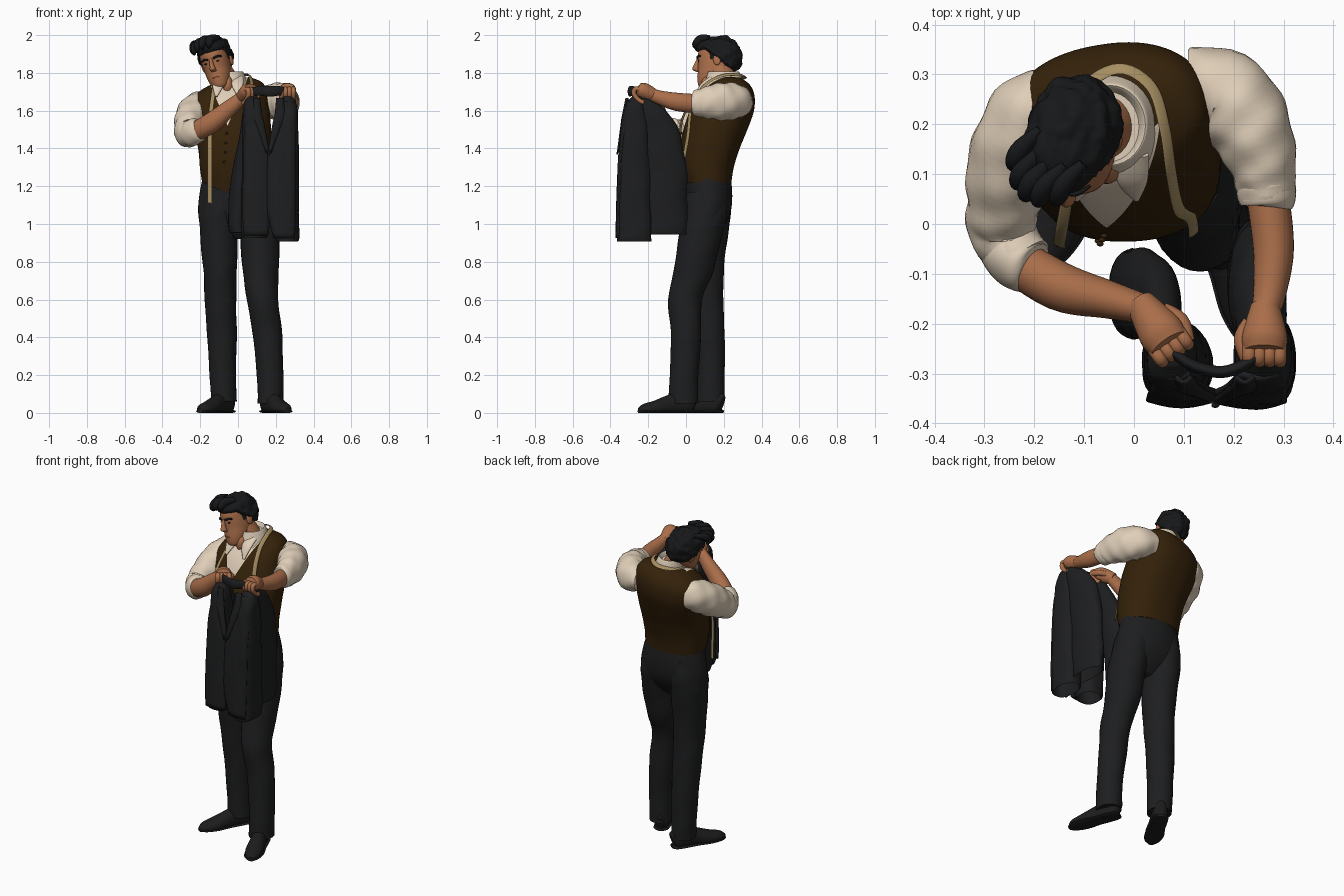
import bpy, bmesh, math
from mathutils import Vector, Matrix, noise

def material(name, rgb):
    m = bpy.data.materials.new(name)
    m.diffuse_color = (*rgb, 1)
    return m

CLOTH = material("charcoal cloth", (0.0125, 0.013, 0.014))
LEATHER = material("black leather", (0.012, 0.012, 0.013))
HAIR = material("black hair", (0.0085, 0.009, 0.010))
BROWN = material("brown vest", (0.034, 0.0155, 0.003))
SHIRT = material("cream shirt", (0.74, 0.62, 0.48))
SKIN = material("tan skin", (0.40, 0.155, 0.068))
TAPE = material("yellow tape", (0.38, 0.27, 0.12))
LIP = material("lip", (0.27, 0.09, 0.045))

def finish(name, bm, mats, M=None):
    if M:
        bm.transform(M)
    bmesh.ops.recalc_face_normals(bm, faces=bm.faces[:])
    me = bpy.data.meshes.new(name)
    bm.to_mesh(me)
    bm.free()
    for m in mats:
        me.materials.append(m)
    ob = bpy.data.objects.new(name, me)
    bpy.context.collection.objects.link(ob)
    return ob

def spline(rows, steps):
    """Catmull-Rom through tuples of any length."""
    rows = [Vector(r) for r in rows]
    out = []
    for i in range(len(rows) - 1):
        a, b, c, d = rows[max(i - 1, 0)], rows[i], rows[i + 1], rows[min(i + 2, len(rows) - 1)]
        for k in range(steps):
            t = k / steps
            out.append(0.5 * (2 * b + (c - a) * t + (2 * a - 5 * b + 4 * c - d) * t * t + (3 * b - a - 3 * c + d) * t ** 3))
    return out + [rows[-1]]

def tube(name, rows, mat, ref=None, M=None, n=28, steps=5, wrinkle=0.0, power=1.0, post=None, floor=False):
    """Loft of ellipses (x, y, z, ra, rb); horizontal rings unless ref is given."""
    pts = spline(rows, steps)
    bm = bmesh.new()
    rings = []
    for i, p in enumerate(pts):
        c = Vector(p[:3])
        u, v = Vector((1, 0, 0)), Vector((0, 1, 0))
        if ref:
            t = (Vector(pts[min(i + 1, len(pts) - 1)][:3]) - Vector(pts[max(i - 1, 0)][:3])).normalized()
            r = ref(c) if callable(ref) else Vector(ref)
            u = t.cross(r).normalized()
            v = u.cross(t)
        ring = []
        for k in range(n):
            a = 2 * math.pi * k / n
            ca, sa = math.cos(a), math.sin(a)
            f = 1 + wrinkle * (math.sin(2 * a + i * 1.1) + 0.6 * math.sin(5 * a - i * 0.7))
            ca, sa = (math.copysign(abs(q) ** power, q) for q in (ca, sa))
            co = c + u * ca * max(p[3], 0.001) * f + v * sa * max(p[4], 0.001) * f
            if post:
                co = post(co)
            if floor:
                co.z = max(co.z, 0)
            ring.append(bm.verts.new(co))
        rings.append(ring)
    for a, b in zip(rings, rings[1:]):
        for k in range(n):
            bm.faces.new((a[k], a[(k + 1) % n], b[(k + 1) % n], b[k]))
    bm.faces.new(rings[0])
    bm.faces.new(rings[-1][::-1])
    return finish(name, bm, [mat], M)

def ball(name, loc, scale, mat, M=None):
    bm = bmesh.new()
    bmesh.ops.create_icosphere(bm, subdivisions=3, radius=1)
    L = Matrix.Translation(loc) @ Matrix.Diagonal((*scale, 1))
    return finish(name, bm, [mat], (M or Matrix()) @ L)

def sheet(name, rows, mat, thick):
    """Thin cloth panel: each row is (z, y, x from, x to)."""
    bm = bmesh.new()
    grid = []
    for z, y, x0, x1 in spline(rows, 4):
        grid.append([bm.verts.new((x0 + (x1 - x0) * k / 6, y - 0.012 * math.sin(math.pi * k / 6), z)) for k in range(7)])
    for a, b in zip(grid, grid[1:]):
        for k in range(6):
            bm.faces.new((a[k], a[k + 1], b[k + 1], b[k]))
    ob = finish(name, bm, [mat])
    s = ob.modifiers.new("thickness", "SOLIDIFY")
    s.thickness, s.offset = thick, 0

# Trousers and shoes
tube("trouser_hips", [(-.01, .115, 1.27, .172, .12), (-.005, .12, 1.15, .2, .125), (0, .115, 1.05, .21, .118),
                      (.005, .1, .97, .19, .09), (.005, .095, .92, .08, .05)], CLOTH, n=40)
tube("left_trouser_leg", [(-.09, .12, 1.17, .09, .11), (-.1, .115, 1.05, .1, .122), (-.1, .108, .93, .1, .112),
                          (-.095, .1, .75, .088, .1), (-.092, .11, .58, .083, .088), (-.085, .125, .4, .078, .08),
                          (-.08, .13, .2, .07, .075), (-.075, .13, .06, .068, .072)], CLOTH, wrinkle=0.012)
tube("right_trouser_leg", [(.09, .11, 1.17, .09, .11), (.108, .1, 1.05, .1, .118), (.116, .075, .93, .104, .114),
                           (.12, .04, .75, .095, .105), (.13, -.005, .6, .083, .09), (.155, 0, .42, .078, .08),
                           (.17, -.01, .2, .07, .076), (.172, -.015, .05, .068, .078)], CLOTH, wrinkle=0.012)

def shoe(side, heel, toe):
    prof = [(0, .045, .02, .045), (.06, .05, .038, .06), (.25, .05, .043, .065), (.45, .04, .043, .055),
            (.7, .025, .05, .04), (.9, .018, .038, .03), (1, .014, .012, .012)]
    h, t = Vector(heel), Vector(toe)
    tube(side + "_shoe", [(*h.lerp(t, f), z, w, r) for f, z, w, r in prof], LEATHER, ref=(0, 0, 1), floor=True)
    tube(side + "_shoe_sole", [(*h.lerp(t, f), .008, w + .005, .009) for f, z, w, r in prof], LEATHER, ref=(0, 0, 1), floor=True)

shoe("right", (.145, .045), (.26, -.25))
shoe("left", (-.04, .19), (-.2, -.09))

# Torso: vest with a shirt-coloured V at the front, twisted and tilted to the shoulders
def twist(p):
    w = min(max((p.z - 1.3) / .3, 0), 1)
    piv = Vector((-.03, .17, 0))
    q = Matrix.Rotation(.17 * w, 3, 'Z') @ (p - piv) + piv
    q.z += .13 * q.x * w
    if p.z < 1.3 and p.y < .05:
        q.z -= .05 * (1.3 - p.z) / .08 * max(0, 1 - abs(p.x + .07) / .12)
    return q

vest = tube("vest_torso", [(-.01, .115, 1.22, .18, .125), (-.015, .11, 1.3, .187, .143), (-.02, .125, 1.4, .192, .158),
                           (-.03, .155, 1.5, .202, .168), (-.04, .19, 1.6, .208, .168), (-.04, .213, 1.68, .203, .148),
                           (-.025, .225, 1.735, .16, .11), (-.01, .23, 1.77, .08, .06)], BROWN, n=96, steps=8, post=twist, power=.88)
vest.data.materials.append(SHIRT)
bm = bmesh.new()
bm.from_mesh(vest.data)
for s in (-1, 1):
    bmesh.ops.bisect_plane(bm, geom=bm.verts[:] + bm.edges[:] + bm.faces[:], plane_co=(-.055, 0, 1.52), plane_no=(s, 0, -.42))
for f in bm.faces:
    c = f.calc_center_median()
    if c.z > 1.52 and c.y < .2 and abs(c.x + .055) < (c.z - 1.52) * .42:
        f.material_index = 1
bm.to_mesh(vest.data)
bm.free()
for i in range(5):
    ball("vest_button", (-.06 - .004 * i, -.024 - .008 * min(i, 3) + .014 * max(i - 2, 0), 1.48 - .05 * i), (.007, .005, .007), BROWN)

# Collar, neck
tube("shirt_collar", [(-.03, .2, 1.69, .105, .12), (-.035, .2, 1.745, .088, .102), (-.043, .2, 1.79, .078, .088),
                      (-.048, .198, 1.808, .071, .08), (-.05, .195, 1.785, .06, .07)], SHIRT, n=32)
for s in (-1, 1):
    tube("collar_point", [(-.05 + s * .05, .14, 1.775, .03, .012), (-.055 + s * .052, .085, 1.735, .03, .01),
                          (-.055 + s * .06, .05, 1.675, .006, .006)], SHIRT, ref=(0, -1, .5))
tube("neck", [(-.03, .2, 1.7, .06, .07), (-.06, .195, 1.78, .058, .065), (-.1, .18, 1.85, .056, .062)], SKIN)
ball("throat", (-.055, .115, 1.735), (.03, .035, .05), SKIN)

# Head, built facing -y and then turned and tilted
H = (Matrix.Translation((-.115, .165, 1.855)) @ Matrix.Rotation(-.25, 4, 'Z')
     @ Matrix.Rotation(-.28, 4, 'Y') @ Matrix.Rotation(.08, 4, 'X'))
tube("head", [(0, -.065, -.137, .02, .02), (0, -.055, -.122, .043, .047), (0, -.028, -.08, .062, .079),
              (0, -.005, -.03, .071, .098), (0, 0, .02, .075, .104), (0, .003, .06, .074, .103),
              (0, .008, .09, .062, .085), (0, .01, .11, .03, .045)], SKIN, M=H, n=36)
tube("nose", [(0, -.1, .03, .008, .01), (0, -.112, -.005, .011, .016), (0, -.117, -.028, .016, .018),
              (0, -.1, -.042, .012, .012)], SKIN, M=H, n=16)
for s in (-1, 1):
    tube("eyebrow", [(s * .015, -.103, .026, .005, .006), (s * .035, -.098, .031, .005, .006),
                     (s * .056, -.077, .026, .003, .004)], HAIR, ref=(0, 0, 1), M=H, n=12)
    ball("eye", (s * .031, -.092, .008), (.012, .005, .004), HAIR, H)
    ball("ear", (s * .077, .018, -.005), (.011, .021, .034), SKIN, H)
    tube("sideburn", [(s * .07, -.01, .06, .008, .02), (s * .074, -.008, 0, .005, .01)], HAIR, M=H, n=12)
ball("lips", (0, -.1, -.073), (.022, .008, .006), LIP, H)

bm = bmesh.new()
bmesh.ops.create_icosphere(bm, subdivisions=5, radius=1)
for v in bm.verts:
    c = v.co
    p = Vector((c.x * .093, c.y * .122 + .013, c.z * .113 + .028))
    quiff = max(0, -c.y) * max(0, c.z)  # extra volume over the forehead
    f = 1.0 + .09 * noise.noise(Vector((p.x * 28, p.y * 18, p.z * 28))) + .04 * noise.noise(p * 60) + .22 * quiff
    limit = min(.07, max(-.075, .07 - (p.y + .055) * .85))
    if p.z < limit:
        f = max(.7, f - (limit - p.z) * 25)
    v.co = p * f
finish("hair", bm, [HAIR], H)
for i, (x, y, z) in enumerate([(-.06, -.09, .085), (-.035, -.108, .095), (-.005, -.112, .1), (.03, -.1, .095), (-.075, -.055, .09)]):
    tube("hair_lock", [(x + .03, y + .07, z + .03, .012, .01), (x, y + .02, z + .033, .024, .02),
                       (x - .012, y - .008, z + .012, .02, .018), (x - .02, y, z - .012, .006, .006)], HAIR, ref=(1, 0, .3), M=H, n=14)

# Sleeves with rolled cuffs, forearms
UP = (0, 0, 1)
tube("left_sleeve", [(-.16, .25, 1.62, .07, .075), (-.205, .215, 1.61, .088, .092), (-.243, .13, 1.565, .09, .095),
                     (-.262, .04, 1.51, .074, .085), (-.262, -.02, 1.478, .068, .072), (-.215, -.075, 1.5, .055, .062)],
     SHIRT, ref=UP, wrinkle=.028, steps=7)
tube("left_cuff", [(-.264, -.035, 1.473, .054, .064), (-.245, -.06, 1.482, .06, .07), (-.213, -.085, 1.5, .058, .066),
                   (-.205, -.09, 1.504, .046, .052)], SHIRT, ref=UP, wrinkle=.01)
tube("left_forearm", [(-.25, -.065, 1.475, .046, .05), (-.15, -.125, 1.53, .049, .054), (-.05, -.152, 1.61, .038, .044),
                      (.025, -.172, 1.672, .029, .034)], SKIN, ref=UP)
tube("right_sleeve", [(.11, .27, 1.65, .08, .07), (.18, .265, 1.65, .086, .092), (.232, .195, 1.648, .084, .1),
                      (.26, .11, 1.643, .066, .085), (.265, .05, 1.64, .054, .066)], SHIRT, ref=UP, wrinkle=.028, steps=7)
tube("right_cuff", [(.263, .1, 1.642, .056, .07), (.265, .075, 1.64, .06, .074), (.268, .042, 1.64, .056, .066),
                    (.268, .035, 1.64, .045, .05)], SHIRT, ref=UP, wrinkle=.01)
tube("right_forearm", [(.268, .06, 1.637, .043, .05), (.28, -.05, 1.647, .041, .048), (.272, -.14, 1.67, .033, .037),
                       (.262, -.18, 1.685, .028, .034)], SKIN, ref=UP)

# Gripping fists
def hand(side, wrist, knuckle, inner):
    w, k = Vector(wrist), Vector(knuckle)
    d = (k - w).normalized()
    s = d.cross(Vector(UP)).normalized()
    palm = [(*w.lerp(k, f), a, b) for f, a, b in ((-.15, .029, .031), (.3, .039, .04), (.75, .046, .042), (1.05, .04, .03))]
    tube(side + "_palm", palm, SKIN, ref=UP)
    for i in range(4):
        b = k + s * (i - 1.5) * .0205
        path = [b - d * .015, b + d * .02 + Vector((0, 0, -.008)), b + d * .026 + Vector((0, 0, -.038)), b - d * .005 + Vector((0, 0, -.062)),
                b - d * .03 + Vector((0, 0, -.06))]
        tube(side + "_finger", [(*p, .0125, .0135) for p in path], SKIN, ref=s, n=12)
    t = s * inner
    path = [w.lerp(k, .3) + t * .03, w.lerp(k, .75) + t * .047 - Vector((0, 0, .012)), k + t * .034 + d * .022 - Vector((0, 0, .025))]
    tube(side + "_thumb", [(*p, .015, .016) for p in path], SKIN, ref=UP, n=12)

hand("left", (.02, -.168, 1.672), (.068, -.238, 1.712), -1)
hand("right", (.263, -.175, 1.685), (.262, -.25, 1.715), 1)

# Held jacket: hollow folded front sides, hanging sleeves, front panels, lapels and collar
tube("jacket_right_side", [(.262, -.255, 1.675, .025, .03), (.264, -.268, 1.635, .046, .045), (.263, -.27, 1.55, .055, .07),
                           (.262, -.275, 1.32, .06, .085), (.262, -.275, 1.1, .061, .092), (.262, -.275, .925, .061, .092),
                           (.262, -.275, .93, .052, .082), (.262, -.275, 1.05, .045, .07)], CLOTH, n=40, wrinkle=.02, power=.8)
tube("jacket_right_sleeve", [(.262, -.23, 1.665, .025, .03), (.258, -.2, 1.61, .045, .085), (.25, -.155, 1.5, .055, .115),
                             (.246, -.125, 1.32, .058, .125), (.244, -.115, 1.1, .056, .122), (.243, -.115, .955, .052, .12),
                             (.243, -.115, .965, .042, .105), (.243, -.115, 1.07, .036, .09)], CLOTH, n=40, wrinkle=.022)
tube("jacket_left_side", [(.075, -.255, 1.675, .025, .03), (.075, -.268, 1.635, .044, .05), (.077, -.27, 1.55, .053, .065),
                          (.083, -.272, 1.3, .063, .075), (.085, -.28, 1.1, .068, .075), (.088, -.285, .94, .069, .072),
                          (.088, -.285, .945, .058, .06), (.088, -.285, 1.05, .05, .05)], CLOTH, n=36, wrinkle=.02, power=.8)
tube("jacket_left_sleeve", [(.062, -.215, 1.63, .03, .04), (.05, -.165, 1.45, .046, .085), (.02, -.14, 1.25, .056, .09),
                            (-.003, -.14, 1.05, .05, .09), (0, -.14, .96, .047, .085), (0, -.14, .97, .037, .07),
                            (0, -.14, 1.05, .035, .065)], CLOTH, wrinkle=.022)
sheet("jacket_front_left", [(1.65, -.296, .055, .11), (1.5, -.325, .035, .14), (1.36, -.338, .03, .168), (1.1, -.348, .025, .172),
                            (.94, -.352, .03, .16)], CLOTH, .012)
sheet("jacket_front_right", [(1.65, -.296, .21, .29), (1.5, -.325, .185, .305), (1.36, -.341, .155, .305), (1.1, -.352, .152, .305),
                             (.925, -.355, .19, .3)], CLOTH, .012)
sheet("left_lapel", [(1.665, -.305, .085, .115), (1.57, -.322, .075, .128), (1.53, -.328, .09, .138), (1.38, -.345, .15, .165)], CLOTH, .008)
sheet("right_lapel", [(1.665, -.305, .205, .24), (1.57, -.324, .195, .25), (1.53, -.33, .185, .235), (1.38, -.35, .16, .175)], CLOTH, .008)
tube("jacket_collar", [(.08, -.26, 1.7, .01, .022), (.12, -.285, 1.705, .012, .026), (.17, -.297, 1.702, .012, .028),
                       (.21, -.288, 1.705, .012, .026), (.25, -.265, 1.7, .01, .022)], CLOTH, ref=UP)
ball("jacket_button", (.163, -.364, 1.375), (.008, .005, .008), LEATHER)

# Tape measure draped round the neck
tape_path = [(-.15, -.04, 1.11), (-.15, -.045, 1.3), (-.15, -.035, 1.45), (-.145, -.01, 1.58), (-.13, .08, 1.7), (-.12, .18, 1.755),
             (-.1, .27, 1.765), (-.03, .312, 1.78), (.035, .275, 1.79), (.062, .19, 1.785), (.075, .1, 1.735), (.09, .03, 1.62),
             (.115, .01, 1.47), (.12, -.02, 1.3)]
tube("tape_measure", [(*p, .0125, .003) for p in tape_path], TAPE, ref=lambda p: p - Vector((-.05, .2, min(p.z, 1.6))), n=12, steps=6)

bpy.ops.object.select_all(action='SELECT')
bpy.context.view_layer.objects.active = vest
bpy.ops.object.shade_smooth_by_angle(angle=math.radians(50))
